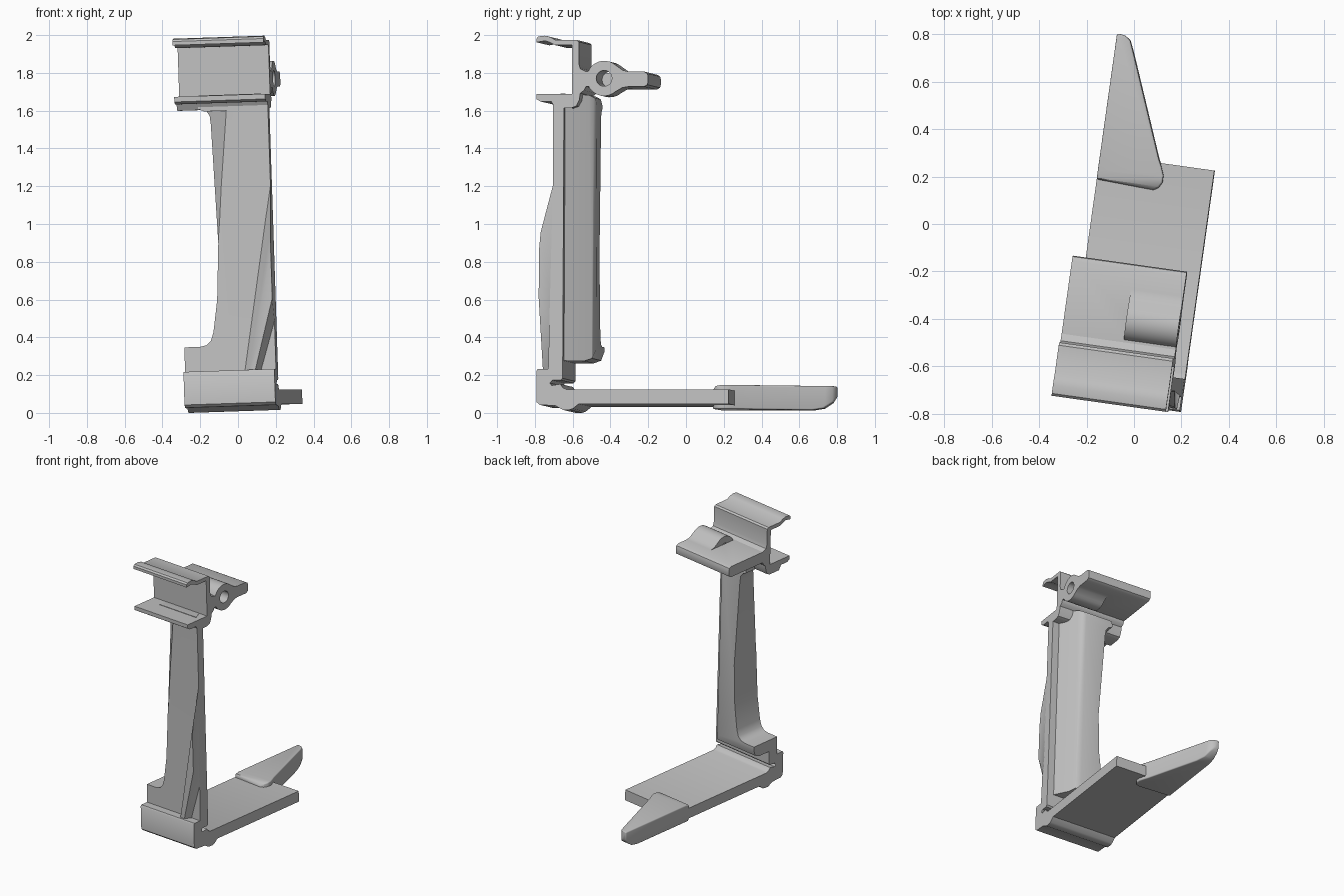
import bpy, bmesh, math
from mathutils import Matrix, Vector

cube = bpy.data.objects.get("Cube")
if cube:
    bpy.data.objects.remove(cube, do_unlink=True)

grey = bpy.data.materials.new("plain grey")
grey.use_nodes = True
colour = (0.53, 0.53, 0.53, 1)
grey.diffuse_color = colour
grey.node_tree.nodes["Principled BSDF"].inputs["Base Color"].default_value = colour

# The bracket is turned and leans a little
PLACE = (Matrix.Rotation(math.radians(-8), 4, 'Z') @ Matrix.Translation((0.065, 0, 0))
         @ Matrix.Rotation(math.radians(-1.9), 4, 'Y'))
HALF = 0.243
parts, tools = [], []


def finish(bm, name, keep=True):
    bmesh.ops.recalc_face_normals(bm, faces=bm.faces)
    mesh = bpy.data.meshes.new(name)
    bm.to_mesh(mesh)
    bm.free()
    mesh.materials.append(grey)
    ob = bpy.data.objects.new(name, mesh)
    bpy.context.collection.objects.link(ob)
    ob.hide_render = not keep
    (parts if keep else tools).append(ob)
    return ob


def prism(name, outline, axis, lo, hi, keep=True):
    """Extrude a 2D outline along x, y or z from lo to hi."""
    place = {'x': lambda a, b: (lo, a, b), 'y': lambda a, b: (a, lo, b),
             'z': lambda a, b: (a, b, lo)}[axis]
    step = Vector([hi - lo if k == axis else 0 for k in 'xyz'])
    bm = bmesh.new()
    face = bm.faces.new([bm.verts.new(place(*p)) for p in outline])
    out = bmesh.ops.extrude_face_region(bm, geom=[face])
    verts = [g for g in out['geom'] if isinstance(g, bmesh.types.BMVert)]
    bmesh.ops.translate(bm, verts=verts, vec=step)
    return finish(bm, name, keep)


def hull(name, points, keep=True):
    bm = bmesh.new()
    for point in points:
        bm.verts.new(point)
    bmesh.ops.convex_hull(bm, input=bm.verts)
    return finish(bm, name, keep)


def arc(cy, cz, r, start, end, n=24):
    angles = [math.radians(start + (end - start) * i / n) for i in range(n)]
    return [(cy + r * math.cos(a), cz + r * math.sin(a)) for a in angles]


def apply(ob, mod):
    bpy.context.view_layer.objects.active = ob
    bpy.ops.object.modifier_apply(modifier=mod.name)


def boolean(ob, tool, operation):
    mod = ob.modifiers.new("cut", 'BOOLEAN')
    mod.object, mod.operation, mod.solver = tool, operation, 'EXACT'
    apply(ob, mod)


# Base plate with front block, hinge groove and lower bump
prism("base_plate", [
    (-.757, .215), (-.75, .225), (-.617, .225), (-.617, .175), (-.627, .165),
    (-.672, .165), (-.685, .15), (-.675, .137), (-.63, .145), (-.615, .125), (-.595, .117),
    (.27, .117), (.27, .04), (-.53, .04), (-.562, .014), (-.58, .008), (-.615, .008),
    (-.655, .03), (-.74, .035), (-.757, .05)], 'x', -HALF, HALF)

# Pointed wing at the back of the plate
wing = prism("plate_wing", [
    (-HALF, .165), (.0, .153), (.02, .165), (.034, .19), (.034, .22), (.02, .255),
    (.005, .285), (-.17, .73), (-.185, .765), (-.21, .782), (-HALF, .785)], 'z', .02, .148)
tip = prism("wing_tip_shape", [
    (.1, 0), (.65, .018), (.72, .03), (.765, .06), (.79, .1), (.79, .2), (.215, .2),
    (.215, .15), (.17, .142), (.14, .11), (.1, .1)], 'x', -.4, .4, False)
boolean(wing, tip, 'INTERSECT')
soft = wing.modifiers.new("round", 'BEVEL')
soft.width, soft.segments, soft.limit_method = .012, 4, 'ANGLE'
soft.angle_limit = math.radians(40)
apply(wing, soft)

# Left edge shared by the column and its back rib, ending in the foot
LEFT_EDGE = [(-.13, 1.615), (-.1, 1.6), (-.082, 1.575), (-.076, 1.53), (-.045, .9),
             (-.06, .6), (-.085, .43), (-.1, .385), (-.125, .362), (-.16, .355),
             (-HALF, .355)]

# Upright column: side profile trimmed by its front outline
column = prism("column", [
    (-.674, 1.65), (-.674, 1.2), (-.695, .2), (-.617, .2), (-.617, 1.65)], 'x', -.4, .4)
outline = prism("column_outline", [(HALF, .2), (HALF, 1.65), (-.13, 1.65)] + LEFT_EDGE
                + [(-HALF, .2)], 'y', -.9, -.5, False)
boolean(column, outline, 'INTERSECT')

# Back rib and thick foot: outline, draft and rounded ends
rib = prism("back_rib", [
    (-.64, .27), (-.52, .27), (-.48, .285), (-.463, .33), (-.463, 1.63), (-.472, 1.665),
    (-.5, 1.68), (-.64, 1.685)], 'x', -.4, .4)
rib_outline = prism("rib_outline", [(.4, .2), (.4, 1.7), (-.13, 1.7)] + LEFT_EDGE
                    + [(-HALF, .2)], 'y', -.9, -.4, False)
draft = prism("rib_draft", [
    (-.3, -.66), (.215, -.66), (.19, -.61), (.12, -.5), (.105, -.477), (.075, -.463),
    (.06, -.45), (-.3, -.45)], 'z', .1, 1.8, False)
boolean(rib, rib_outline, 'INTERSECT')
boolean(rib, draft, 'INTERSECT')

# Tapering chamfer on the upper left front corner
chamfer = hull("chamfer_cutter", [
    (.055, -.705, 1.6), (-.12, -.705, 1.6), (-.12, -.55, 1.6),
    (-.045, -.69, .85), (-.06, -.69, .85), (-.06, -.67, .85)], False)
boolean(column, chamfer, 'DIFFERENCE')
boolean(rib, chamfer, 'DIFFERENCE')

# Diagonal stiffening ridge on the column front
hull("column_ridge", [
    (.055, -.66, .21), (HALF, -.66, 1.25), (.1, -.737, .21), (.135, -.737, .21),
    (HALF, -.747, .6), (HALF, -.747, .85), (HALF, -.738, .95), (HALF, -.69, 1.11),
    (.18, -.66, .21), (HALF, -.66, .42)])

# Clamp head with two lips and a back wall
prism("clamp_head", [
    (-.765, 1.975), (-.755, 1.986), (-.72, 1.99), (-.69, 1.982), (-.665, 1.967),
    (-.55, 1.967), (-.538, 1.957), (-.538, 1.84), (-.53, 1.815), (-.5, 1.8), (-.5, 1.72),
    (-.51, 1.7), (-.53, 1.685), (-.535, 1.65), (-.55, 1.618), (-.575, 1.608),
    (-.665, 1.608), (-.685, 1.642), (-.745, 1.642), (-.765, 1.655), (-.765, 1.682),
    (-.574, 1.682), (-.574, 1.94), (-.665, 1.94), (-.695, 1.955), (-.72, 1.963),
    (-.765, 1.955)], 'x', -HALF, HALF)

# Lever slab with a pierced barrel, flowing into the slab, on one half
slab = prism("lever", [
    (-.52, 1.8), (-.19, 1.8), (-.172, 1.79), (-.168, 1.775), (-.168, 1.745), (-.172, 1.73),
    (-.19, 1.72), (-.52, 1.72)], 'x', -HALF, HALF)
barrel = prism("lever_barrel", arc(-.403, 1.764, .093, 50, 310)
               + [(-.343, 1.693), (-.305, 1.715), (-.27, 1.721), (-.27, 1.799),
                  (-.305, 1.808)], 'x', .02, HALF, False)
hole = prism("hole_cutter", arc(-.403, 1.764, .042, 0, 360), 'x', .02, .4, False)
boolean(slab, barrel, 'UNION')
boolean(slab, hole, 'DIFFERENCE')

for tool in tools:
    bpy.data.objects.remove(tool, do_unlink=True)

for ob in parts:
    ob.matrix_world = PLACE
    bpy.ops.object.select_all(action='DESELECT')
    ob.select_set(True)
    bpy.context.view_layer.objects.active = ob
    bpy.ops.object.shade_smooth_by_angle(angle=math.radians(35))
